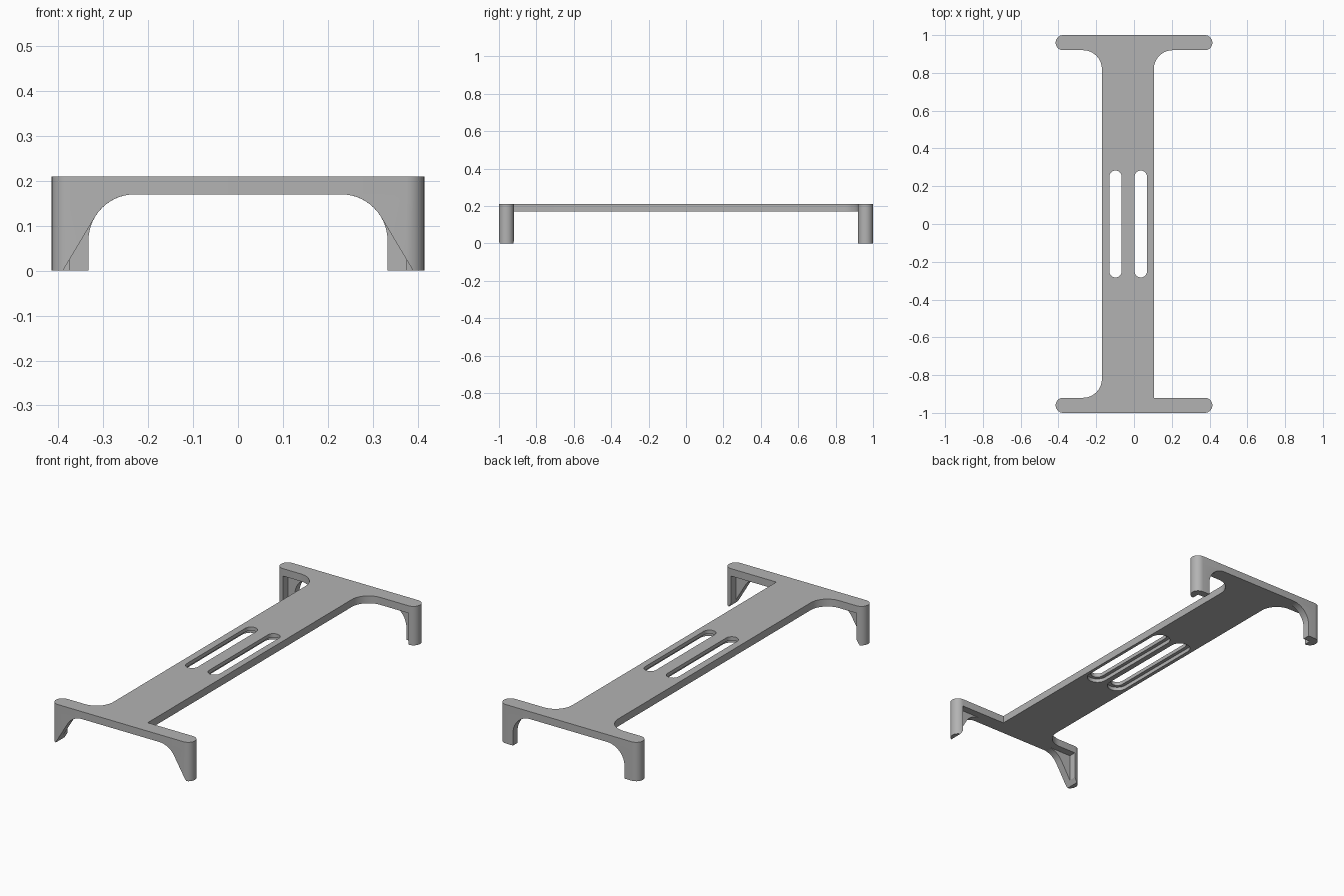
import bpy, bmesh
from math import radians, sin, cos

cube = bpy.data.objects.get("Cube")
if cube:
    bpy.data.objects.remove(cube, do_unlink=True)

grey = bpy.data.materials.new("mid_grey")
grey.use_nodes = True
grey.diffuse_color = (0.45, 0.45, 0.45, 1)
grey.node_tree.nodes["Principled BSDF"].inputs["Base Color"].default_value = grey.diffuse_color

END, TIP, TOP, UNDER = 1.0, 0.375, 0.21, 0.17
BAR_R = 0.04
MID = END - BAR_R
INNER = END - 2 * BAR_R


def arc(cx, cy, r, a0, a1, n=14):
    angles = [radians(a0 + (a1 - a0) * i / n) for i in range(n + 1)]
    return [(cx + r * cos(a), cy + r * sin(a)) for a in angles]


def prism(name, outline, lo, hi, place):
    """Extrude an outline from lo to hi; place maps (u, v, w) to x, y, z."""
    bm = bmesh.new()
    low = [bm.verts.new(place(u, v, lo)) for u, v in outline]
    high = [bm.verts.new(place(u, v, hi)) for u, v in outline]
    bm.faces.new(low)
    bm.faces.new(high)
    for i in range(len(low)):
        j = (i + 1) % len(low)
        bm.faces.new((low[i], low[j], high[j], high[i]))
    bmesh.ops.recalc_face_normals(bm, faces=bm.faces)
    mesh = bpy.data.meshes.new(name)
    bm.to_mesh(mesh)
    bm.free()
    mesh.materials.append(grey)
    obj = bpy.data.objects.new(name, mesh)
    bpy.context.collection.objects.link(obj)
    return obj


def select(obj):
    bpy.ops.object.select_all(action='DESELECT')
    obj.select_set(True)
    bpy.context.view_layer.objects.active = obj


def boolean(obj, cutter, operation):
    mod = obj.modifiers.new("cut", 'BOOLEAN')
    mod.operation, mod.solver, mod.object = operation, 'EXACT', cutter
    select(obj)
    bpy.ops.object.modifier_apply(modifier=mod.name)
    bpy.data.objects.remove(cutter, do_unlink=True)


def smooth(obj):
    select(obj)
    bpy.ops.object.shade_smooth_by_angle(angle=radians(25))


def flat(u, v, w):
    return (u, v, w)


# Deck with round-ended cross bars, three filleted corners and one square one
outline = (arc(TIP, -MID, BAR_R, -90, 90)
           + [(0.105, -INNER)]
           + arc(0.205, 0.82, 0.1, 180, 90)
           + arc(TIP, MID, BAR_R, -90, 90)
           + arc(-TIP, MID, BAR_R, 90, 270)
           + arc(-0.27, 0.82, 0.1, 90, 0)
           + arc(-0.27, -0.82, 0.1, 0, -90)
           + arc(-TIP, -MID, BAR_R, 90, 270))
deck = prism("deck", outline, UNDER, TOP, flat)


def slot(x, r, lo, hi):
    shape = arc(x, 0.25, r, 0, 180) + arc(x, -0.25, r, 180, 360)
    return prism("slot_cutter", shape, lo, hi, flat)


# Two through slots, each with a wider recess underneath
for x in (-0.098, 0.036):
    boolean(deck, slot(x, 0.033, 0.1, 0.3), 'DIFFERENCE')
    boolean(deck, slot(x, 0.052, 0.1, 0.19), 'DIFFERENCE')
smooth(deck)

# Legs: a round post with a thinner outer web curving up to the deck.
# The front webs run straight down to the foot, the back ones stay curved.
front_web = arc(0.23, 0.067, 0.103, 90, 30) + [(0.39, 0)]
back_web = arc(0.23, 0.067, 0.103, 90, 0) + [(0.333, 0)]
plan = ([(0.2, END)] + arc(TIP, MID, BAR_R, 90, -90)
        + [(TIP, MID), (0.2, MID)])

for end, sy, web in (("front", -1, front_web), ("back", 1, back_web)):
    for side, sx in (("left", 1), ("right", -1)):
        profile = web + [(0.45, 0), (0.45, UNDER)]
        leg = prism(f"{end}_{side}_leg", profile, 0.85, 1.1,
                    lambda u, v, w: (sx * u, sy * w, v))
        post = prism("leg_cutter", plan, -0.1, 0.3,
                     lambda u, v, w: (sx * u, sy * v, w))
        boolean(leg, post, 'INTERSECT')
        smooth(leg)
